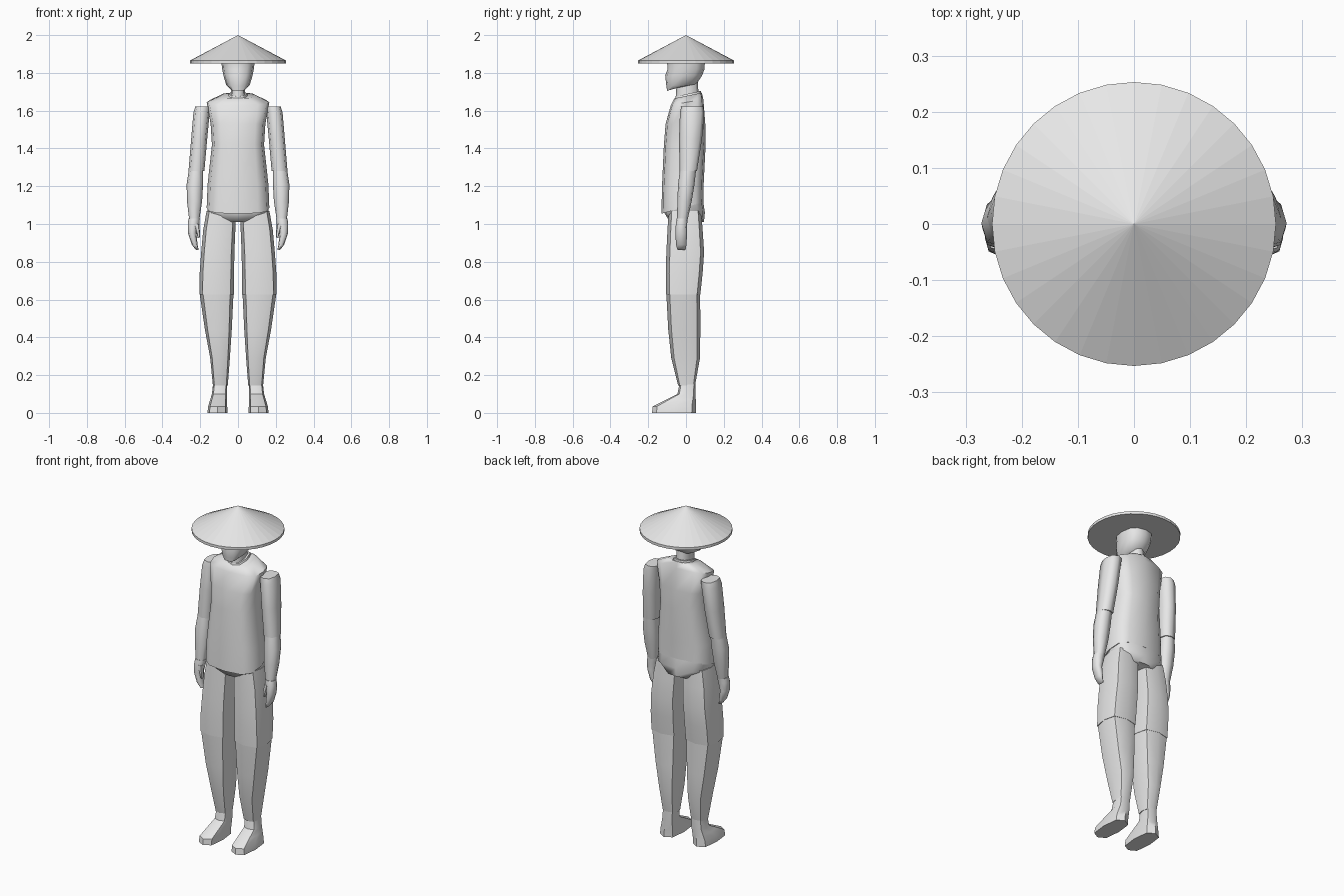
import bpy, bmesh, math

grey = bpy.data.materials.new("plain light grey")
grey.diffuse_color = (0.8, 0.8, 0.8, 1)


def finish(name, bm, angle=60):
    """Turn a bmesh into a named object, smooth below the given angle."""
    bmesh.ops.recalc_face_normals(bm, faces=bm.faces)
    me = bpy.data.meshes.new(name)
    bm.to_mesh(me)
    bm.free()
    me.materials.append(grey)
    ob = bpy.data.objects.new(name, me)
    bpy.context.collection.objects.link(ob)
    if angle:
        bpy.ops.object.select_all(action='DESELECT')
        ob.select_set(True)
        bpy.context.view_layer.objects.active = ob
        bpy.ops.object.shade_smooth_by_angle(angle=math.radians(angle))
    return ob


def loft(name, rings, n=8, power=0.75, flip=1, angle=60):
    """Rings are (z, x0, x1, y0, y1[, tilt]); tilt raises the back edge."""
    bm = bmesh.new()
    loops = []
    for z, x0, x1, y0, y1, *t in rings:
        tilt = t[0] if t else 0
        loop = []
        for i in range(n):
            a = 2 * math.pi * i / n
            c, s = round(math.cos(a), 6), round(math.sin(a), 6)
            u = math.copysign(abs(c) ** power, c)
            v = math.copysign(abs(s) ** power, s)
            loop.append(bm.verts.new((flip * ((x0 + x1) / 2 + u * (x1 - x0) / 2),
                                      (y0 + y1) / 2 + v * (y1 - y0) / 2,
                                      z + tilt * v / 2)))
        loops.append(loop)
    for a, b in zip(loops, loops[1:]):
        for i in range(n):
            j = (i + 1) % n
            bm.faces.new((a[i], a[j], b[j], b[i]))
    bm.faces.new(loops[0])
    bm.faces.new(loops[-1])
    return finish(name, bm, angle)


# Conical hat with a thin rim
bm = bmesh.new()
R, N = 0.253, 32
rim = [[bm.verts.new((R * math.cos(2 * math.pi * i / N),
                      R * math.sin(2 * math.pi * i / N), z)) for i in range(N)]
       for z in (1.85, 1.866)]
apex = bm.verts.new((0, 0, 2.0))
for i in range(N):
    j = (i + 1) % N
    bm.faces.new((rim[0][i], rim[0][j], rim[1][j], rim[1][i]))
    bm.faces.new((rim[1][i], rim[1][j], apex))
bm.faces.new(rim[0])
finish("hat", bm, 0)

# Head and neck
loft("head", [(1.715, -0.04, 0.04, -0.10, -0.03, 0.02),
              (1.735, -0.062, 0.062, -0.104, 0.055, 0.01),
              (1.785, -0.077, 0.077, -0.11, 0.085),
              (1.82, -0.084, 0.084, -0.098, 0.098),
              (1.86, -0.088, 0.088, -0.10, 0.10)], n=12, power=0.8)
loft("neck", [(1.62, -0.04, 0.04, -0.06, 0.07),
              (1.70, -0.037, 0.037, -0.052, 0.066),
              (1.78, -0.037, 0.037, -0.05, 0.06)])

# Sleeveless tunic with a rising hem at the back
loft("tunic", [(1.085, -0.166, 0.166, -0.13, 0.092, 0.06),
               (1.21, -0.161, 0.161, -0.127, 0.094, 0.02),
               (1.42, -0.138, 0.138, -0.117, 0.104),
               (1.53, -0.145, 0.145, -0.108, 0.102),
               (1.645, -0.166, 0.166, -0.08, 0.092, 0.03),
               (1.68, -0.088, 0.088, -0.062, 0.084, 0.03)], n=12, power=0.65)
# Collar standing round the neck
loft("collar", [(1.66, -0.06, 0.06, -0.06, 0.082, 0.03),
                (1.69, -0.048, 0.048, -0.055, 0.08, 0.03)])
# Hips below the tunic
loft("hips", [(1.01, -0.09, 0.09, -0.085, 0.095),
              (1.06, -0.163, 0.163, -0.115, 0.10),
              (1.16, -0.155, 0.155, -0.10, 0.085)], n=12, power=0.65)

for flip, side in ((1, "left"), (-1, "right")):
    # Arm
    loft(side + "_upper_arm", [(1.28, 0.178, 0.262, -0.034, 0.058),
                               (1.45, 0.163, 0.248, -0.037, 0.085),
                               (1.59, 0.150, 0.236, -0.032, 0.096),
                               (1.622, 0.145, 0.226, -0.025, 0.092)], flip=flip)
    loft(side + "_forearm", [(1.02, 0.205, 0.258, -0.047, 0.008),
                             (1.12, 0.19, 0.27, -0.046, 0.03),
                             (1.21, 0.185, 0.272, -0.042, 0.045),
                             (1.29, 0.184, 0.26, -0.032, 0.054)], flip=flip)
    # Hand with a separate thumb
    loft(side + "_hand", [(0.862, 0.208, 0.222, -0.045, -0.005),
                          (0.89, 0.214, 0.244, -0.053, 0.003),
                          (0.95, 0.22, 0.264, -0.056, 0.005),
                          (1.0, 0.205, 0.266, -0.054, 0.006),
                          (1.028, 0.202, 0.262, -0.049, 0.009)], flip=flip)
    loft(side + "_thumb", [(0.925, 0.203, 0.213, -0.052, -0.036),
                           (0.95, 0.201, 0.219, -0.056, -0.032),
                           (1.0, 0.205, 0.235, -0.054, -0.025)], n=6, flip=flip)
    # Trouser leg
    loft(side + "_thigh", [(0.628, 0.022, 0.205, -0.105, 0.076),
                           (0.74, 0.021, 0.203, -0.107, 0.088),
                           (0.85, 0.019, 0.195, -0.104, 0.096),
                           (0.97, 0.014, 0.184, -0.098, 0.088),
                           (1.07, 0.012, 0.166, -0.092, 0.08)], flip=flip, power=0.6)
    loft(side + "_shin", [(0.145, 0.054, 0.133, -0.042, 0.048),
                          (0.29, 0.043, 0.147, -0.078, 0.074),
                          (0.44, 0.033, 0.175, -0.094, 0.076),
                          (0.63, 0.024, 0.203, -0.104, 0.075)], flip=flip, power=0.65)
    # Shoe
    loft(side + "_shoe", [(0.0, 0.056, 0.162, -0.18, 0.054),
                          (0.035, 0.057, 0.158, -0.176, 0.054),
                          (0.068, 0.057, 0.148, -0.11, 0.052),
                          (0.10, 0.057, 0.138, -0.045, 0.05),
                          (0.155, 0.057, 0.132, -0.034, 0.05)],
         flip=flip, power=0.65, angle=45)
